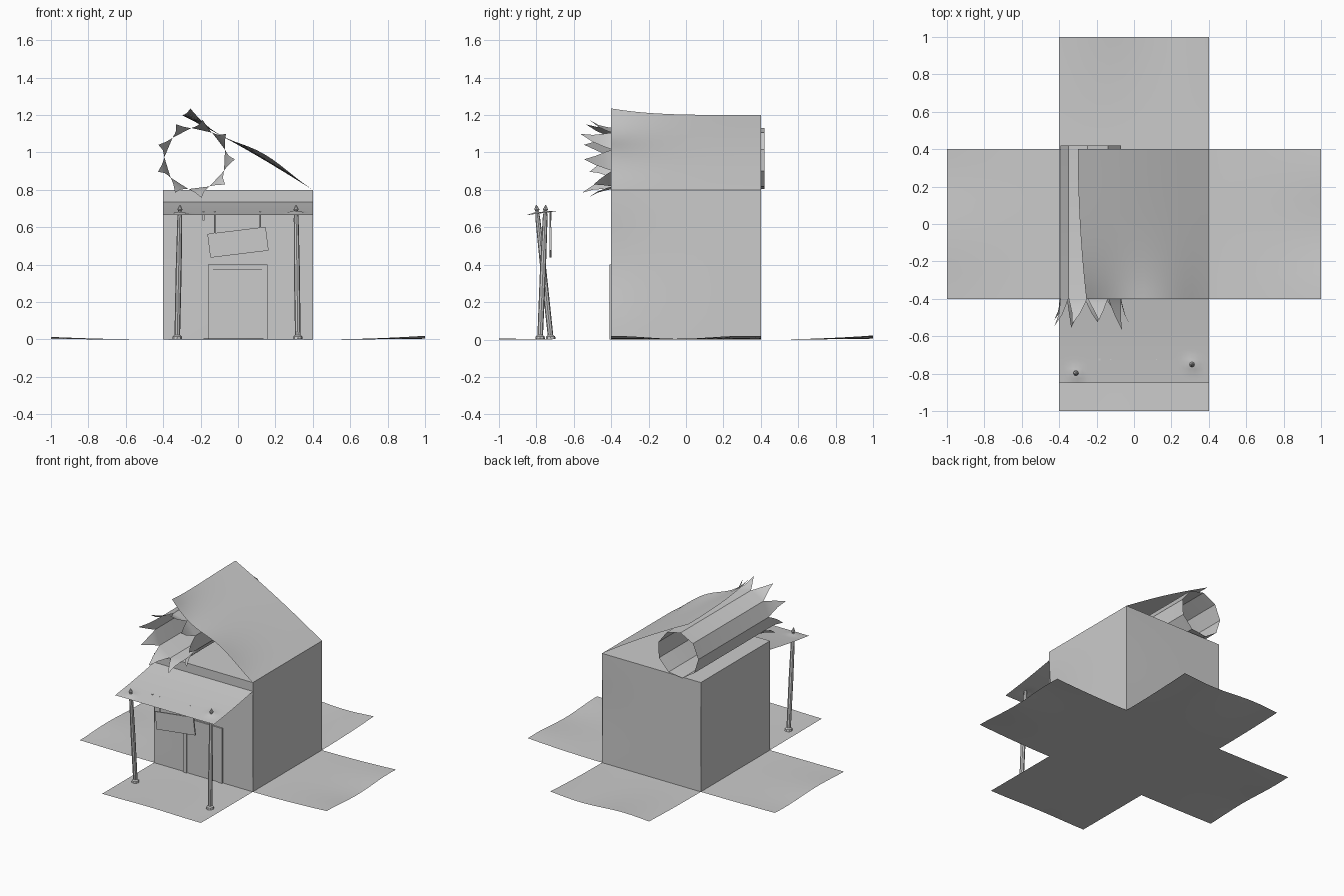
import bpy, bmesh, math
from mathutils import Vector

if "Cube" in bpy.data.objects:
    bpy.data.objects.remove(bpy.data.objects["Cube"])


def make(name, bm, smooth=True):
    bmesh.ops.recalc_face_normals(bm, faces=bm.faces)
    me = bpy.data.meshes.new(name)
    bm.to_mesh(me)
    bm.free()
    ob = bpy.data.objects.new(name, me)
    bpy.context.collection.objects.link(ob)
    if smooth:
        bpy.ops.object.select_all(action='DESELECT')
        ob.select_set(True)
        bpy.context.view_layer.objects.active = ob
        bpy.ops.object.shade_smooth_by_angle(angle=math.radians(35))
    return ob


def sheet(name, f, n=12, m=12):
    """Paper sheet: f(u, v) gives the point for u, v in 0..1."""
    bm = bmesh.new()
    g = [[bm.verts.new(f(i / n, j / m)) for j in range(m + 1)] for i in range(n + 1)]
    for i in range(n):
        for j in range(m):
            bm.faces.new((g[i][j], g[i + 1][j], g[i + 1][j + 1], g[i][j + 1]))
    return make(name, bm)


def block(name, lo, hi):
    bm = bmesh.new()
    bmesh.ops.create_cube(bm, size=1)
    lo, hi = Vector(lo), Vector(hi)
    for v in bm.verts:
        v.co = (lo + hi) / 2 + Vector(a * b for a, b in zip(v.co, hi - lo))
    return make(name, bm, False)


def rod(name, a, b, rings, sides=8):
    """Rod from a to b; rings are (position along, radius)."""
    bm = bmesh.new()
    a, b = Vector(a), Vector(b)
    loops = []
    for t, r in rings:
        c = a.lerp(b, t)
        loops.append([bm.verts.new(c + Vector((r * math.cos(k * math.tau / sides),
                                               r * math.sin(k * math.tau / sides), 0)))
                      for k in range(sides)])
    for p, q in zip(loops, loops[1:]):
        for k in range(sides):
            bm.faces.new((p[k], p[k - 1], q[k - 1], q[k]))
    bm.faces.new(loops[0])
    bm.faces.new(loops[-1])
    return make(name, bm)


# Floor and four ground flaps, gently curled at their free ends
H = 0.4
sheet("floor", lambda u, v: (-H + 0.8 * u, -H + 0.8 * v, 0), 1, 1)
for k, (name, lift) in enumerate([("right_flap", 0.02), ("back_flap", 0.022),
                                  ("left_flap", 0.014), ("front_flap", 0.006)]):
    c, s = round(math.cos(k * math.pi / 2)), round(math.sin(k * math.pi / 2))

    def flap(u, v):
        x, y = H + 0.6 * u, -H + 0.8 * v
        z = lift * u * u * (0.6 + 0.4 * math.cos(7 * v + k)) 
        return (c * x - s * y, s * x + c * y, z)
    sheet(name, flap)

# Walls with slightly warped vertical edges
for k, (name, warp) in enumerate([("right_wall", 0.02), ("back_wall", 0.005),
                                  ("left_wall", 0.007), ("front_wall", 0.003)]):
    c, s = round(math.cos(k * math.pi / 2)), round(math.sin(k * math.pi / 2))

    def wall(u, v):
        bow = warp * (1 - u) ** 4 * math.sin(math.pi * v) ** 2
        x, y = H - bow, -H + 0.8 * u
        return (c * x - s * y, s * x + c * y, 0.8 * v)
    sheet(name, wall)
sheet("box_top", lambda u, v: (-H + 0.8 * u, -H + 0.8 * v, 0.8), 1, 1)


# Lifted roof lid, front upper corner curled
def roof(u, v):
    front = (1 - v) ** 4
    x = 0.4 - 0.7 * u + 0.045 * u ** 3 * (1 - v) ** 2
    z = 0.8 + 0.4 * u + 0.012 * math.sin(math.pi * u)
    z += front * (0.035 * u ** 6 + 0.035 * math.sin(math.pi * u) * math.cos(5 * u - 1.5))
    return (x, -0.4 + 0.8 * v, z)


sheet("roof_lid", roof, 16, 14)

# Rolled tube with torn petals at the front
N, R, CX, CZ = 9, 0.166, -0.228, 0.966
bm = bmesh.new()


def rim(k, r, y):
    a = k * math.tau / N + 0.3
    return bm.verts.new((CX + r * math.cos(a), y, CZ + r * math.sin(a)))


front = [rim(k, R, -0.395) for k in range(N)]
back = [rim(k, R, 0.42) for k in range(N)]
lengths = [0.17, 0.12, 0.14, 0.15, 0.12, 0.16, 0.13, 0.10, 0.15]
for k in range(N):
    j = (k + 1) % N
    bm.faces.new((front[k], front[j], back[j], back[k]))
    low, high = front[k], front[j]
    L = lengths[k]
    for t, w, dr in ((0.25, 0.37, 0.004), (0.6, 0.19, 0.015)):
        p, q = rim(k + 0.5 - w, R + dr, -0.395 - L * t), rim(k + 0.5 + w, R + dr, -0.395 - L * t)
        bm.faces.new((low, high, q, p))
        low, high = p, q
    bm.faces.new((low, high, rim(k + 0.55, R + 0.045, -0.395 - L)))
ob = make("torn_tube", bm)
bpy.ops.object.shade_smooth_by_angle(angle=math.radians(45))

# Awning, pushed up where the posts poke it
tips = [(-0.31, -0.80), (0.31, -0.75)]


def awning(u, v):
    x, y = -0.4 + 0.8 * u, -0.4 - 0.45 * v
    z = 0.735 - 0.07 * v - 0.004 * math.sin(math.pi * v)
    for a, b in tips:
        z += 0.012 * math.exp(-((x - a) ** 2 + (y - b) ** 2) / 0.001)
    return (x, y, z)


sheet("awning", awning, 32, 18)

# Leaning posts with flared feet and pointed tips
for name, foot, tip in (("left_post", (-0.325, -0.722, 0.002), tips[0]),
                        ("right_post", (0.32, -0.78, 0.002), tips[1])):
    rod(name, foot, (*tip, 0.72),
        [(0, 0.026), (0.02, 0.024), (0.03, 0.015), (0.5, 0.016), (0.9, 0.013),
         (0.955, 0.009), (0.965, 0.014), (1, 0.002)])

# Door panel and frame
block("door", (-0.13, -0.404, 0), (0.125, -0.398, 0.372))
block("door_frame_left", (-0.16, -0.41, 0), (-0.13, -0.398, 0.402))
block("door_frame_right", (0.125, -0.41, 0), (0.158, -0.398, 0.402))
block("door_frame_top", (-0.13, -0.41, 0.375), (0.125, -0.398, 0.402))

# Crooked hanging sign and its strings
sign = block("sign", (-0.157, -0.005, -0.064), (0.157, 0.005, 0.064))
sign.location = (0, -0.725, 0.52)
sign.rotation_euler = (0, -math.radians(7), 0)
for name, x, z in (("sign_string_left", -0.125, 0.56), ("sign_string_right", 0.12, 0.59)):
    rod(name, (x, -0.725, z), (x, -0.725, 0.684), [(0, 0.004), (1, 0.004)], 6)
block("awning_hook", (-0.19, -0.73, 0.635), (-0.18, -0.72, 0.684))
